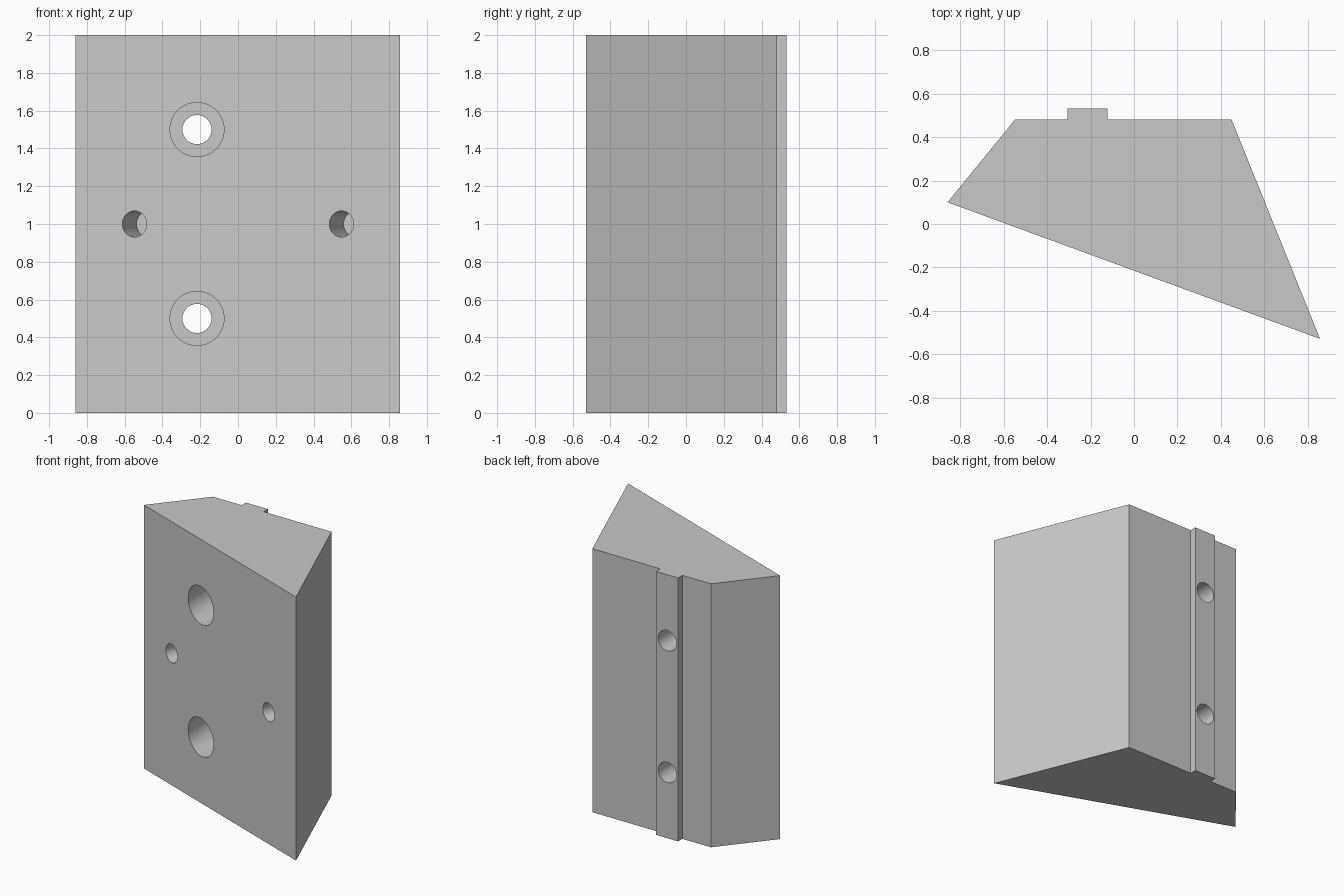
import bpy
import bmesh
from mathutils import Vector

old = bpy.data.objects.get("Cube")
if old:
    bpy.data.objects.remove(old, do_unlink=True)

grey = bpy.data.materials.new("plain grey")
grey.use_nodes = True
colour = (0.58, 0.58, 0.58, 1)
grey.diffuse_color = colour
grey.node_tree.nodes["Principled BSDF"].inputs["Base Color"].default_value = colour

HEIGHT = 2.0
LEFT, RIGHT = Vector((0.857, -0.529, 0)), Vector((-0.859, 0.1, 0))
SLOPE = (LEFT - RIGHT).normalized()
INWARD = Vector((-SLOPE.y, SLOPE.x, 0))
BACK, RIB = 0.482, 0.533

# Wedge block with a locating rib down its back
profile = [RIGHT.xy, LEFT.xy, (0.449, BACK), (-0.123, BACK), (-0.123, RIB),
           (-0.307, RIB), (-0.307, BACK), (-0.547, BACK)]
bm = bmesh.new()
base = bm.faces.new([bm.verts.new((x, y, 0)) for x, y in profile])
top = bmesh.ops.extrude_face_region(bm, geom=[base])["geom"]
bmesh.ops.translate(bm, vec=(0, 0, HEIGHT),
                    verts=[v for v in top if isinstance(v, bmesh.types.BMVert)])
bmesh.ops.recalc_face_normals(bm, faces=bm.faces)
mesh = bpy.data.meshes.new("wedge_block")
bm.to_mesh(mesh)
bm.free()
mesh.materials.append(grey)
block = bpy.data.objects.new("wedge_block", mesh)
bpy.context.collection.objects.link(block)


def drill(name, start, end, radius):
    """Cut a round hole between two points."""
    axis = end - start
    bpy.ops.mesh.primitive_cylinder_add(vertices=64, radius=radius, depth=axis.length,
                                        location=(start + end) / 2,
                                        rotation=axis.to_track_quat("Z", "Y").to_euler())
    cutter = bpy.context.object
    cutter.name = name
    cutter.hide_render = True
    cutter.data.materials.append(grey)
    cut = block.modifiers.new(name, "BOOLEAN")
    cut.operation, cut.solver, cut.object = "DIFFERENCE", "EXACT", cutter
    bpy.context.view_layer.objects.active = block
    bpy.ops.object.modifier_apply(modifier=name)
    bpy.data.objects.remove(cutter, do_unlink=True)


# Counterbored screw holes running straight through to the rib
for z in (0.5, 1.5):
    x = -0.217
    drill("counterbore", Vector((x, -1, z)), Vector((x, 0.28, z)), 0.143)
    drill("screw_hole", Vector((x, 0, z)), Vector((x, 1, z)), 0.077)

# Blind dowel holes square to the sloping front
for x in (-0.548, 0.548):
    mouth = RIGHT + SLOPE * ((x - RIGHT.x) / SLOPE.x)
    mouth.z = HEIGHT / 2
    drill("dowel_hole", mouth - INWARD * 0.1, mouth + INWARD * 0.22, 0.069)

bpy.ops.object.select_all(action="DESELECT")
block.select_set(True)
bpy.context.view_layer.objects.active = block
bpy.ops.object.shade_smooth_by_angle()
